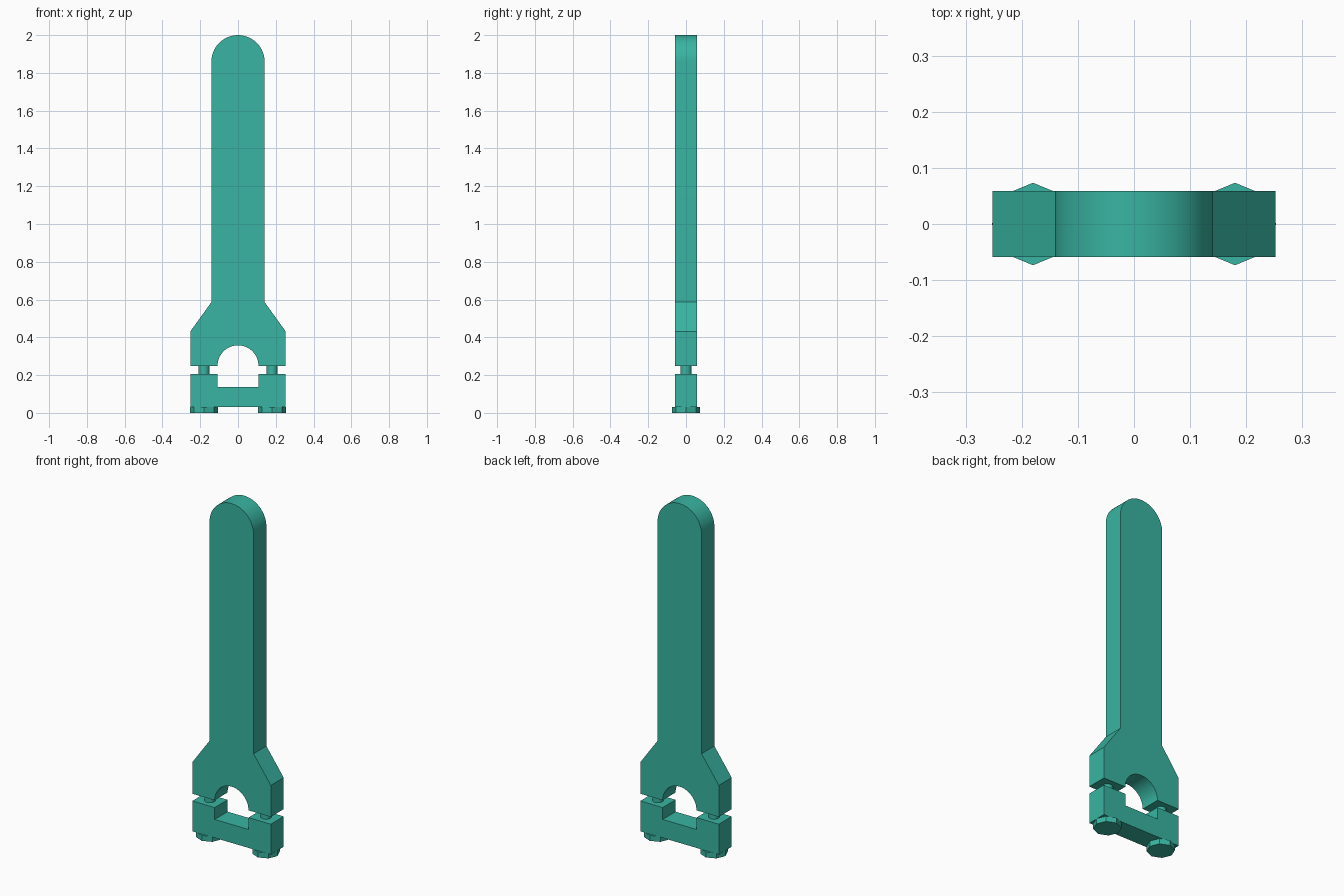
import bpy, bmesh
from math import sin, cos, pi, radians

if "Cube" in bpy.data.objects:
    bpy.data.objects.remove(bpy.data.objects["Cube"])

DEPTH = 0.118
BOLT_X = 0.18


def finish(bm, name):
    bmesh.ops.recalc_face_normals(bm, faces=bm.faces)
    mesh = bpy.data.meshes.new(name)
    bm.to_mesh(mesh)
    bm.free()
    obj = bpy.data.objects.new(name, mesh)
    bpy.context.collection.objects.link(obj)
    mat = bpy.data.materials.get("teal") or bpy.data.materials.new("teal")
    mat.diffuse_color = (0.04, 0.46, 0.36, 1)
    mat.use_nodes = True
    mat.node_tree.nodes["Principled BSDF"].inputs["Base Color"].default_value = mat.diffuse_color
    mesh.materials.append(mat)
    bpy.ops.object.select_all(action='DESELECT')
    obj.select_set(True)
    bpy.context.view_layer.objects.active = obj
    bpy.ops.object.shade_smooth_by_angle(angle=radians(30))
    return obj


def arc(radius, cz, n=32):
    """Half circle over the top, from right to left."""
    return [(radius * cos(pi * i / n), cz + radius * sin(pi * i / n)) for i in range(n + 1)]


def plate(name, profile):
    """Extrude an x-z outline through the thickness of the part."""
    bm = bmesh.new()
    face = bm.faces.new([bm.verts.new((x, -DEPTH / 2, z)) for x, z in profile])
    ext = bmesh.ops.extrude_face_region(bm, geom=[face], use_keep_orig=True)
    moved = [v for v in ext["geom"] if isinstance(v, bmesh.types.BMVert)]
    bmesh.ops.translate(bm, vec=(0, DEPTH, 0), verts=moved)
    return finish(bm, name)


def cylinder(bm, x, radius, z0, z1, sides):
    res = bmesh.ops.create_cone(bm, cap_ends=True, segments=sides,
                                radius1=radius, radius2=radius, depth=z1 - z0)
    bmesh.ops.translate(bm, vec=(x, 0, (z0 + z1) / 2), verts=res["verts"])


# Handle with rounded tip, flared shoulders and half-round seat
right = [(0.252, 0.249), (0.252, 0.432), (0.141, 0.586)]
left = [(-x, z) for x, z in reversed(right)]
plate("handle", right + arc(0.141, 1.859) + left + arc(0.1085, 0.249)[::-1])

# U-shaped lower clamp jaw
half = [(0.252, 0.031), (0.252, 0.207), (0.1085, 0.207), (0.1085, 0.138)]
plate("clamp_jaw", half + [(-x, z) for x, z in reversed(half)])

# Bolts: eight-sided head with a round shank into the handle
for side, sx in (("left", -1), ("right", 1)):
    bm = bmesh.new()
    cylinder(bm, sx * BOLT_X, 0.0735, 0.0, 0.031, 8)
    cylinder(bm, sx * BOLT_X, 0.029, 0.02, 0.29, 24)
    finish(bm, "bolt_" + side)
